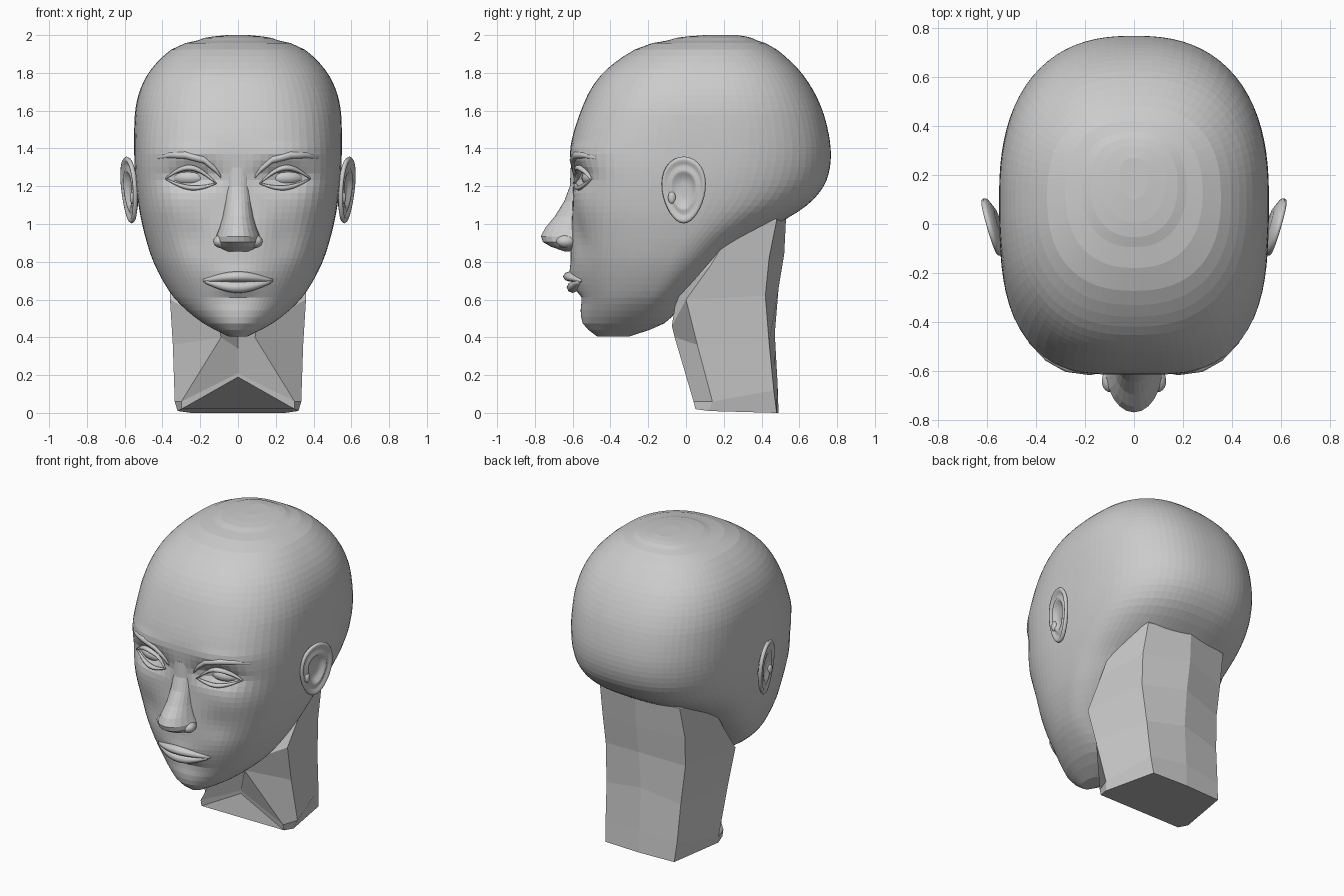
import bpy, bmesh, math
from mathutils import Vector, Matrix

if "Cube" in bpy.data.objects:
    bpy.data.objects.remove(bpy.data.objects["Cube"])

grey = bpy.data.materials.new("plain grey")
grey.diffuse_color = (0.6, 0.6, 0.6, 1)
grey.use_nodes = True
grey.node_tree.nodes["Principled BSDF"].inputs["Base Color"].default_value = grey.diffuse_color


def finish(name, bm, smooth=False):
    bmesh.ops.recalc_face_normals(bm, faces=bm.faces[:])
    me = bpy.data.meshes.new(name)
    bm.to_mesh(me)
    bm.free()
    me.materials.append(grey)
    for p in me.polygons:
        p.use_smooth = smooth
    ob = bpy.data.objects.new(name, me)
    bpy.context.collection.objects.link(ob)
    return ob


def loft(name, rings, smooth=False):
    bm = bmesh.new()
    rows = [[bm.verts.new(p) for p in r] for r in rings]
    n = len(rows[0])
    for a, b in zip(rows, rows[1:]):
        for i in range(n):
            j = (i + 1) % n
            bm.faces.new((a[i], a[j], b[j], b[i]))
    bm.faces.new(rows[0])
    bm.faces.new(rows[-1])
    return finish(name, bm, smooth)


def ball(name, loc, size, turn=0.0):
    bm = bmesh.new()
    bmesh.ops.create_uvsphere(bm, u_segments=20, v_segments=14, radius=1)
    m = Matrix.Translation(loc) @ Matrix.Rotation(turn, 4, 'Z') @ Matrix.Diagonal((*size, 1))
    bmesh.ops.transform(bm, matrix=m, verts=bm.verts[:])
    return finish(name, bm, True)


# Head sections: height, half width, front y, back y, y of widest point, front squareness
SECTIONS = [
    (.405, .05, -.47, -.30, -.39, 2), (.44, .13, -.525, -.17, -.34, 2),
    (.50, .225, -.55, -.07, -.27, 2.1), (.60, .335, -.565, -.02, -.20, 2.1),
    (.70, .40, -.595, .09, -.15, 2.15), (.80, .45, -.61, .20, -.10, 2.3),
    (.90, .483, -.61, .31, -.05, 2.5), (1.02, .513, -.605, .52, 0, 2.8),
    (1.10, .527, -.60, .65, .03, 3.0), (1.20, .54, -.60, .735, .06, 3.1),
    (1.30, .548, -.61, .765, .08, 3.1), (1.40, .55, -.615, .768, .1, 3.0),
    (1.50, .55, -.592, .752, .1, 2.8), (1.60, .546, -.557, .725, .1, 2.65),
    (1.70, .525, -.515, .68, .1, 2.5), (1.80, .478, -.445, .615, .1, 2.45),
    (1.90, .39, -.32, .515, .1, 2.4), (1.96, .30, -.20, .43, .12, 2.4),
    (1.985, .21, -.10, .37, .15, 2.3), (2.0, .06, .10, .27, .19, 2)]


def linear(z):
    for a, b in zip(SECTIONS, SECTIONS[1:]):
        if z <= b[0]:
            t = (z - a[0]) / (b[0] - a[0])
            return [p + (q - p) * t for p, q in zip(a, b)][1:]
    return list(SECTIONS[-1][1:])


def section(z):
    d = max(0, min(.03, 2 - z, z - .405))
    return [sum(v) / 3 for v in zip(linear(z - d), linear(z), linear(z + d))]


# Soft dents and swellings of the face: x, z, spread x, spread z, push in y
BUMPS = [(.25, 1.25, .14, .06, .06), (.28, 1.385, .15, .03, -.01),
         (.36, 1.09, .09, .08, -.008), (0, .72, .14, .06, -.018),
         (0, .605, .12, .03, .018), (.24, .92, .09, .11, .02),
         (0, .48, .1, .05, -.008)]


def dent(x, z):
    return sum(p * math.exp(-((abs(x) - bx) / sx) ** 2 - ((z - bz) / sz) ** 2)
               for bx, bz, sx, sz, p in BUMPS)


def face_y(x, z):
    w, yf, yb, yc, n = section(z)
    u = min(abs(x) / w, 1)
    return yc + (yf - yc) * (1 - u ** n) ** (1 / n) + dent(x, z)


def head_ring(z, count=88):
    w, yf, yb, yc, nf = section(z)
    ring = []
    for i in range(count):
        t = 2 * math.pi * i / count
        s, c = math.sin(t), math.cos(t)
        n = nf if c > 0 else 2.45
        r = (abs(s) ** n + abs(c) ** n) ** (-1 / n)
        x = w * r * s
        y = yc + (yf - yc) * r * c if c > 0 else yc - (yb - yc) * r * c
        if c > 0:
            y += dent(x, z) * min(1, c * 3)
        ring.append((x, y, z))
    return ring


levels = [.405 + .0345 * i for i in range(46)] + [1.972, 1.985, 1.993, 2.0]
loft("head", [head_ring(z) for z in levels])


# Neck: low-poly half sections from front middle to back middle
def neck_ring(half):
    return half + [(-x, y, z) for x, y, z in half[-2:0:-1]]


NECK = [
    [(0, .03, .19), (.30, .05, .02), (.32, .12, .01), (.25, .48, 0), (0, .49, 0)],
    [(0, .03, .21), (.30, .04, .06), (.335, .14, .06), (.26, .465, .12), (0, .485, .15)],
    [(0, .05, .34), (.09, -.06, .40), (.345, .06, .36), (.27, .44, .37), (0, .47, .42)],
    [(0, .03, .46), (.10, -.075, .46), (.36, .0, .60), (.29, .42, .62), (0, .49, .66)],
    [(0, -.03, .60), (.2, -.05, .62), (.365, .13, .78), (.30, .44, .82), (0, .52, .84)],
    [(0, 0, .8), (.25, .05, .85), (.36, .25, .98), (.29, .48, 1.02), (0, .53, 1.04)],
    [(0, .1, 1.0), (.2, .12, 1.0), (.3, .27, 1.1), (.25, .42, 1.12), (0, .48, 1.12)]]
loft("neck", [neck_ring(h) for h in NECK])


# Nose: height, ridge y, half width
def nose_ring(z, tip, w):
    base = face_y(w, z) + .03
    angles = [math.pi * (i / 12 - .5) for i in range(13)]
    return [(w * math.sin(a), base + (tip - base) * math.cos(a) ** .95, z) for a in angles]


NOSE = [(1.30, -.61, .06), (1.2, -.615, .062), (1.12, -.645, .07), (1.04, -.695, .082),
        (.98, -.745, .10), (.935, -.768, .118), (.905, -.758, .12), (.88, -.715, .11),
        (.855, -.645, .06)]
loft("nose", [nose_ring(*r) for r in NOSE])


# Ridge that follows the face surface through (x, z, radius)
def ridge(name, path, depth=1.0, lift=0.0):
    rings = []
    for x, z, r in path:
        y = face_y(x, z) - lift
        rings.append([(x, y + depth * r * math.cos(a), z + r * math.sin(a))
                      for a in (math.pi * k / 4 for k in range(8))])
    return loft(name, rings, True)


def arch(x0, x1, z0, z1, rise, r, n=14):
    path = []
    for i in range(n + 1):
        t = i / n
        k = math.sin(math.pi * t)
        path.append((x0 + (x1 - x0) * t, z0 + (z1 - z0) * t + rise * k, r * (.3 + .7 * k)))
    return path


# Lips
ridge("upper_lip", arch(-.185, .185, .70, .70, .022, .027), 1.3)
ridge("lower_lip", arch(-.175, .175, .695, .695, -.030, .030), 1.05, .008)

# Eyes, lids, brows, nostril wings and ears on both sides
EAR = [(.6, -.03), (.95, -.012), (1.0, 0), (.96, .010), (.88, .011), (.8, .002),
       (.7, .0), (.62, .008), (.52, .005), (.44, -.010), (.2, -.013)]
for s, side in ((1, "right"), (-1, "left")):
    ball("eyeball_" + side, (s * .245, -.438, 1.245), (.13, .115, .06), s * .2)
    ridge("upper_lid_" + side, arch(s * .115, s * .385, 1.215, 1.24, .07, .015), 1.5, .01)
    ridge("lower_lid_" + side, arch(s * .115, s * .385, 1.215, 1.24, -.036, .013), 1.3, .006)
    ridge("brow_" + side, [(s * x, z, r) for x, z, r in (
        (.09, 1.25, .01), (.12, 1.29, .018), (.18, 1.34, .02), (.28, 1.365, .02),
        (.36, 1.365, .016), (.43, 1.35, .008))], 1.0, -.004)
    ball("nostril_wing_" + side, (s * .088, -.632, .908), (.042, .055, .036), s * .3)

    mid = Vector((.576, -.012, 1.18))
    u, v = Vector((.28, .96, 0)), Vector((.08, 0, .995))
    out = u.cross(v).normalized()
    rings = []
    for k, t in EAR:
        ring = []
        for i in range(32):
            a = 2 * math.pi * i / 32
            p = mid + u * (.12 * k * math.cos(a) * (1 + .18 * math.sin(a))) \
                + v * (.178 * k * math.sin(a)) + out * t
            ring.append((s * p.x, p.y, p.z))
        rings.append(ring)
    loft("ear_" + side, rings, True)
    ball("ear_flap_" + side, (s * .558, -.075, 1.14), (.014, .02, .032))
